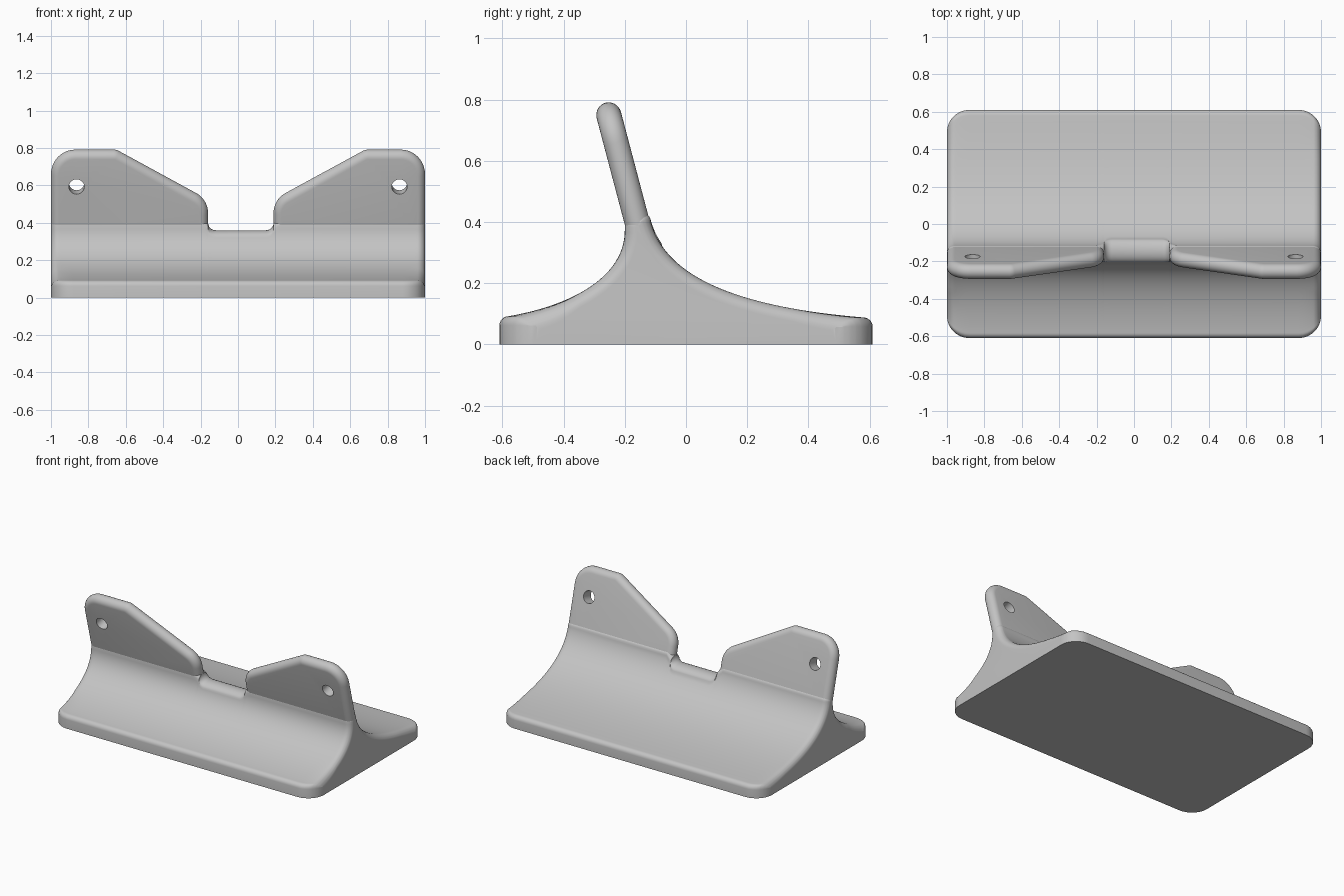
import bpy, bmesh, math
from mathutils import Vector

cube = bpy.data.objects.get("Cube")
if cube:
    bpy.data.objects.remove(cube)

GREY = (0.55, 0.55, 0.55, 1)
grey = bpy.data.materials.new("matte grey")
grey.use_nodes = True
grey.diffuse_color = GREY
grey.node_tree.nodes["Principled BSDF"].inputs["Base Color"].default_value = GREY

HALF_X, HALF_Y = 1.0, 0.61
PLAN_R, EDGE_R, LIP_R = 0.12, 0.041, 0.03
NOTCH_L, NOTCH_R, NOTCH_Z = -0.16, 0.19, 0.36
LEAN = math.atan(0.264)


def loft(name, rings):
    """Skin a list of equal closed rings and cap both ends."""
    bm = bmesh.new()
    rows = [[bm.verts.new(p) for p in ring] for ring in rings]
    n = len(rows[0])
    for a, b in zip(rows, rows[1:]):
        for i in range(n):
            j = (i + 1) % n
            bm.faces.new((a[i], a[j], b[j], b[i]))
    bm.faces.new(rows[0])
    bm.faces.new(rows[-1])
    bmesh.ops.recalc_face_normals(bm, faces=bm.faces)
    mesh = bpy.data.meshes.new(name)
    bm.to_mesh(mesh)
    bm.free()
    obj = bpy.data.objects.new(name, mesh)
    bpy.context.collection.objects.link(obj)
    mesh.materials.append(grey)
    return obj


def smooth(obj):
    bpy.ops.object.select_all(action='DESELECT')
    obj.select_set(True)
    bpy.context.view_layer.objects.active = obj
    bpy.ops.object.shade_smooth_by_angle(angle=math.radians(32))


def bezier(p, t):
    u = 1 - t
    return (p[0] * u**3 + p[1] * 3 * u * u * t + p[2] * 3 * u * t * t + p[3] * t**3)


def curve_to_height(p, z, steps):
    """Sample a rising curve from its foot until it reaches height z."""
    lo, hi = 0.0, 1.0
    for _ in range(25):
        mid = (lo + hi) / 2
        if bezier(p, mid).y < z:
            lo = mid
        else:
            hi = mid
    return [bezier(p, hi * i / steps) for i in range(steps + 1)]


FRONT = [Vector(p) for p in ((-0.58, 0.092), (-0.36, 0.13), (-0.19, 0.23), (-0.2, 0.385))]
BACK = [Vector(p) for p in ((0.58, 0.088), (0.25, 0.115), (-0.06, 0.19), (-0.115, 0.4))]


def lip(foot, side):
    """Upright base edge rounding over into the foot of a curve."""
    pts = [Vector((side * HALF_Y, 0))]
    for i in range(6):
        a = math.pi / 2 * i / 6
        pts.append(Vector((foot.x + side * LIP_R * math.cos(a),
                           foot.y - LIP_R + LIP_R * math.sin(a))))
    return pts


def side_profile(top):
    """Closed (y, z) section of the flared body with a rounded ridge."""
    front = curve_to_height(FRONT, top - 0.04, 24)
    back = curve_to_height(BACK, top - 0.04, 28)
    a, b = front[-1], back[-1]
    ridge = []
    for i in range(1, 12):
        ang = math.pi * i / 12
        f = (1 - math.cos(ang)) / 2
        ridge.append(a.lerp(b, f) + Vector((0, 0.04 * math.sin(ang))))
    return lip(FRONT[0], -1) + front + ridge + back[::-1] + lip(BACK[0], 1)[::-1]


def round_inset(dist, r):
    """How far a quarter round pulls in at a distance from the end."""
    return r - math.sqrt(max(0, r * r - (r - dist)**2)) if dist < r else 0


def ridge_height(x):
    """Low in the notch, rising through a small fillet into the wall plates."""
    out = max(NOTCH_L + 0.04 - x, x - NOTCH_R + 0.04)
    if out <= 0:
        return NOTCH_Z
    if out < 0.04:
        return NOTCH_Z + 0.04 - math.sqrt(0.0016 - out * out)
    return min(0.44, NOTCH_Z + 0.04 + (out - 0.04))


def body_section(x):
    dist = HALF_X - abs(x)
    inset = round_inset(dist, EDGE_R)
    limit = HALF_Y - round_inset(dist, PLAN_R)
    pts = side_profile(ridge_height(x))
    ring = []
    for i, p in enumerate(pts):
        q = p.copy()
        if 0 < i < len(pts) - 1:
            d = (pts[i + 1] - pts[i - 1]).normalized()
            # lips only drop; the plan rounding moves them sideways
            side = 0 if abs(p.x) > 0.57 else 1
            q += Vector((d.y * side, -d.x)) * inset
        if abs(q.x) > 0.35:
            f = (abs(q.x) - 0.35) / (HALF_Y - 0.35)
            q.x = math.copysign(0.35 + f * (limit - 0.35), q.x)
        ring.append((x, q.x, q.y))
    return ring


# Flared body: sections run from the right end to the left end
ends = {round(r * (1 - math.cos(math.pi / 2 * i / 8)), 4)
        for r in (PLAN_R, EDGE_R) for i in range(9)}
fillet = [0.04 * math.sin(math.pi / 2 * i / 6) for i in range(7)] + [0.06, 0.08]
stations = sorted([-HALF_X + e for e in ends] + [HALF_X - e for e in ends]
                  + [NOTCH_L + 0.04 - f for f in fillet]
                  + [NOTCH_R - 0.04 + f for f in fillet])
smooth(loft("flared_body", [body_section(x) for x in stations]))


def rounded_outline(corners, inset):
    """Offset a convex outline of (x, z, radius) inwards, rounding its corners."""
    pts = [Vector(c[:2]) for c in corners]
    n = len(pts)
    out = []
    for i, (x, z, r) in enumerate(corners):
        p = pts[i]
        a = (pts[i - 1] - p).normalized()
        b = (pts[(i + 1) % n] - p).normalized()
        half = a.angle(b) / 2
        bis = (a + b).normalized()
        r_in = max(r - inset, 0.001)
        centre = p + bis * ((r_in + inset) / math.sin(half))
        start, sweep = bis.angle_signed(Vector((1, 0))), math.pi / 2 - half
        turn = 1 if a.x * b.y - a.y * b.x < 0 else -1
        for k in range(11):
            ang = start + math.pi + turn * sweep * (2 * k / 10 - 1)
            out.append(centre + Vector((math.cos(ang), math.sin(ang))) * r_in)
    return out


def on_wall(x, z, depth):
    """Place a point of the leaning wall; depth runs towards the back."""
    y = -0.2525 + (0.75 - z) * math.tan(LEAN)
    return (x, y + depth * math.cos(LEAN), z + depth * math.sin(LEAN))


def wall_plate(name, side, inner, shoulder):
    corners = [(inner, 0.28, 0.045), (HALF_X, 0.28, 0.045), (HALF_X, 0.79, 0.13),
               (shoulder, 0.79, 0.06), (inner, 0.523, 0.12)]
    rings = []
    for k in range(-8, 9):
        a = math.pi / 2 * k / 8
        # the faces stay just shy of the full round
        outline = rounded_outline(corners, EDGE_R * (1 - math.cos(a)))
        rings.append([on_wall(side * p.x, p.y, EDGE_R * math.sin(a)) for p in outline])
    plate = loft(name, rings)

    # Screw hole drilled square to the plate
    bpy.ops.mesh.primitive_cylinder_add(
        vertices=32, radius=0.041, depth=0.3, location=on_wall(side * 0.863, 0.603, 0),
        rotation=(LEAN - math.pi / 2, 0, 0))
    cutter = bpy.context.object
    cutter.name = name + "_hole_cutter"
    cutter.data.materials.append(grey)
    cutter.hide_render = True
    cutter.display_type = 'WIRE'
    hole = plate.modifiers.new("screw hole", 'BOOLEAN')
    hole.operation = 'DIFFERENCE'
    hole.solver = 'EXACT'
    hole.object = cutter
    bpy.context.view_layer.objects.active = plate
    bpy.ops.object.modifier_apply(modifier=hole.name)
    bpy.data.objects.remove(cutter)
    smooth(plate)


wall_plate("left_wall_plate", 1, NOTCH_R, 0.68)
wall_plate("right_wall_plate", -1, -NOTCH_L, 0.65)
